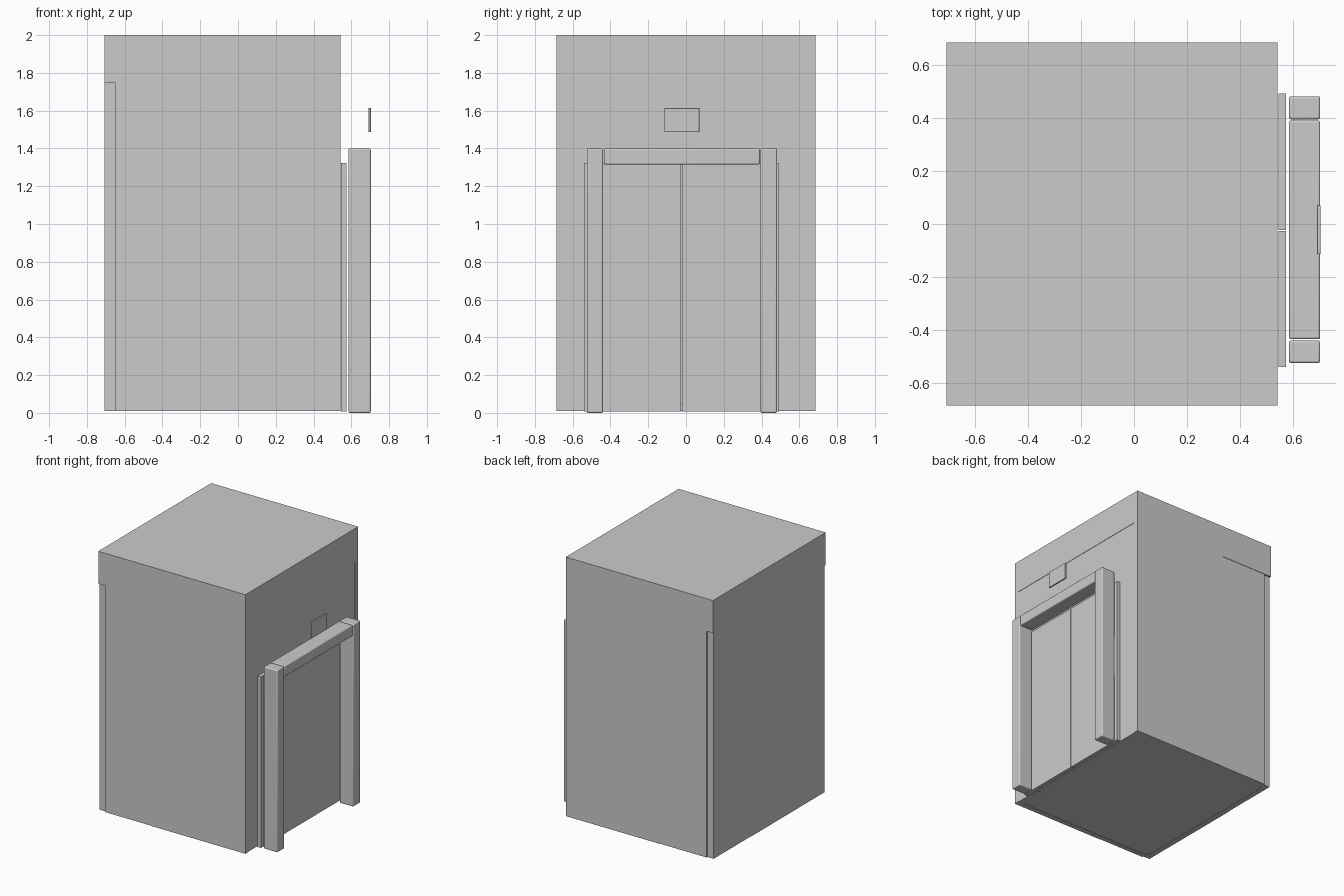
import bpy

if "Cube" in bpy.data.objects:
    bpy.data.objects.remove(bpy.data.objects["Cube"])


def box(name, x, y, z, bevel=0.0):
    """Axis-aligned box from (min, max) ranges, with optional rounded edges."""
    bpy.ops.mesh.primitive_cube_add(size=1)
    ob = bpy.context.object
    ob.name = ob.data.name = name
    ranges = (x, y, z)
    mid = [(a + b) / 2 for a, b in ranges]
    dim = [b - a for a, b in ranges]
    for v in ob.data.vertices:
        v.co = [m + c * d for m, c, d in zip(mid, v.co, dim)]
    if bevel:
        mod = ob.modifiers.new("rounded_edges", 'BEVEL')
        mod.width = bevel
        mod.segments = 3
        bpy.ops.object.shade_smooth_by_angle()
    return ob


W = 0.685               # half depth of the cabin
X0, X1 = -0.708, 0.542  # cabin back wall and door wall
WALL = (0.01, 1.75)     # wall height range
T = 0.04                # wall thickness
STEP = 0.003            # tiny offset between neighbouring panels

# Roof block and floor
box("roof_block", (X0, X1), (-W, W), (1.75, 2.0))
box("floor", (X0 + 0.02, X1 - 0.01), (-W + 0.015, W - 0.015), (0.013, 0.05))

# Side walls: wide panel, narrow panel, and recessed corner column
for s, side in ((-1, "front"), (1, "back")):
    def span(a, b):
        return tuple(sorted((s * a, s * b)))
    box(side + "_wide_panel", (-0.258, X1), span(W - T, W), WALL)
    box(side + "_narrow_panel", (-0.652, -0.258), span(W - T, W - STEP), WALL)
    box(side + "_corner_column", (X0 + 0.003, -0.652),
        span(W - 0.06, W - 0.014), WALL)

# Wall opposite the door, in two panels
box("rear_wide_panel", (X0, X0 + T), (-W + 0.016, 0.22), WALL)
box("rear_narrow_panel", (X0 + STEP, X0 + T), (0.22, W - 0.016), WALL)

# Door wall around the opening
box("door_wall_left", (X1 - T, X1 - STEP), (-W + T, -0.44), WALL)
box("door_wall_right", (X1 - T, X1 - STEP), (0.39, W - T), WALL)
box("door_wall_top", (X1 - T, X1 - STEP), (-0.44, 0.39), (1.32, 1.75))

# Sliding door leaves meeting on the opening's centre line
box("door_leaf_left", (0.545, 0.574), (-0.54, -0.026), (0.008, 1.322))
box("door_leaf_right", (0.545, 0.574), (-0.022, 0.493), (0.008, 1.322))

# Outer door frame
FRAME = (0.585, 0.703)
for side, y in (("left", (-0.525, -0.44)), ("right", (0.395, 0.482))):
    box("frame_post_" + side, FRAME, y, (0.0, 1.40), 0.008)
box("frame_lintel", FRAME, (-0.435, 0.391), (1.315, 1.40), 0.008)

# Floor indicator plate above the door
box("indicator_plate", (0.691, 0.704), (-0.114, 0.071), (1.487, 1.614), 0.003)
